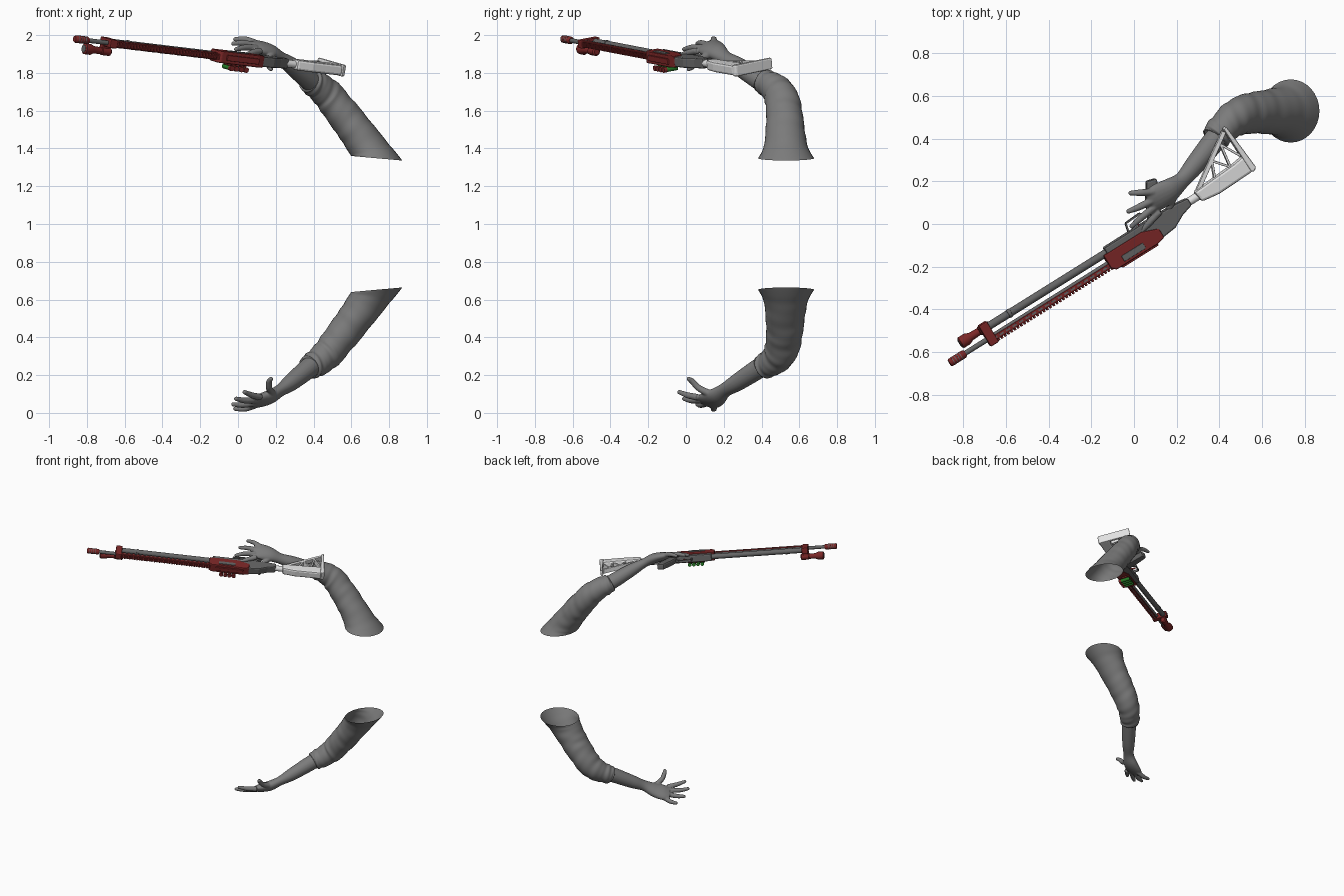
import bpy, bmesh, math
from mathutils import Vector, Matrix

if "Cube" in bpy.data.objects:
    bpy.data.objects.remove(bpy.data.objects["Cube"])


def material(name, r, g, b):
    m = bpy.data.materials.new(name)
    m.use_nodes = True
    m.diffuse_color = (r, g, b, 1)
    m.node_tree.nodes["Principled BSDF"].inputs["Base Color"].default_value = (r, g, b, 1)
    return m


CLOTH = material("arm grey", .2, .2, .2)
METAL = material("gun metal", .13, .13, .13)
RED = material("dark red", .2, .02, .02)
WHITE = material("stock white", .75, .75, .75)
GREEN = material("shell green", .02, .2, .02)

# Gun frame: s runs back from the muzzle, t is the gun's top, w is its upper side
back = Vector((.844, .527, -.101)).normalized()
top = Vector((.52, -.84, -.16))
top = (top - back * top.dot(back)).normalized()
side = top.cross(back)
GUN = Matrix((back, top, side)).transposed().to_4x4()
GUN.translation = (-.865, -.652, 1.98)


def finish(name, bm, mat, recalc=True):
    if recalc:
        bmesh.ops.recalc_face_normals(bm, faces=bm.faces)
    me = bpy.data.meshes.new(name)
    bm.to_mesh(me)
    bm.free()
    me.materials.append(mat)
    ob = bpy.data.objects.new(name, me)
    bpy.context.collection.objects.link(ob)
    return ob


def smooth(ob, angle=40):
    bpy.ops.object.select_all(action='DESELECT')
    ob.select_set(True)
    bpy.context.view_layer.objects.active = ob
    bpy.ops.object.shade_smooth_by_angle(angle=math.radians(angle))


def add_prism(bm, pts, w0, w1):
    low = [bm.verts.new(GUN @ Vector((s, t, w0))) for s, t in pts]
    high = [bm.verts.new(GUN @ Vector((s, t, w1))) for s, t in pts]
    bm.faces.new(low)
    bm.faces.new(high)
    for i in range(len(pts)):
        j = (i + 1) % len(pts)
        bm.faces.new((low[i], low[j], high[j], high[i]))


def prism(name, pts, w0, w1, mat, bevel=0.0):
    bm = bmesh.new()
    add_prism(bm, pts, w0, w1)
    ob = finish(name, bm, mat)
    if bevel:
        mod = ob.modifiers.new("bevel", 'BEVEL')
        mod.width, mod.segments = bevel, 2
    return ob


def rect(s0, s1, t0, t1):
    return [(s0, t0), (s1, t0), (s1, t1), (s0, t1)]


def bar(p, q, width):
    p, q = Vector(p), Vector(q)
    d = (q - p).normalized() * width / 2
    n = Vector((-d.y, d.x))
    return [p + n, p - n, q - n, q + n]


def lathe(name, prof, t, w, mat, n=20, axis='s'):
    """Turned part from (position, radius) pairs, along the barrel or the gun's height."""
    bm = bmesh.new()
    rings = []
    for p, r in prof:
        ring = []
        for k in range(n):
            a = math.tau * k / n
            c, d = r * math.cos(a), r * math.sin(a)
            v = Vector((p, t + c, w + d)) if axis == 's' else Vector((t + c, p, w + d))
            ring.append(bm.verts.new(GUN @ v))
        rings.append(ring)
    for a, b in zip(rings, rings[1:]):
        for k in range(n):
            bm.faces.new((a[k], a[k - 1], b[k - 1], b[k]))
    bm.faces.new(rings[0])
    bm.faces.new(rings[-1])
    ob = finish(name, bm, mat)
    smooth(ob)
    return ob


# Barrel, muzzle brake and magazine tube
lathe("barrel", [(.02, .012), (.9, .014)], 0, 0, METAL)
lathe("muzzle_brake", [(0, .016), (.006, .02), (.08, .02), (.088, .015)], 0, 0, RED)
for i in range(4):
    lathe("brake_slot", [(.018 + .014 * i, .0205), (.022 + .014 * i, .0205)], 0, 0, METAL)
lathe("magazine_tube", [(.215, .014), (.22, .019), (.355, .019), (.356, .022), (.37, .022),
                        (.371, .019), (.92, .019)], -.05, 0, METAL)
prism("front_clamp", rect(.205, .25, -.078, .036), -.023, .023, RED, .006)

# Heat shield with sight rail teeth and vent slots
prism("heat_shield", rect(.21, .9, -.002, .022), -.019, .019, RED, .005)
teeth, slots = bmesh.new(), bmesh.new()
for i in range(38):
    s = .215 + .018 * i
    add_prism(teeth, rect(s, s + .010, .02, .032), -.014, .014)
    if i % 2:
        for w in (-.0205, .0185):
            add_prism(slots, rect(s, s + .022, .005, .013), w, w + .002)
finish("rail_teeth", teeth, RED)
finish("vent_slots", slots, METAL)

# Receiver with ejection port, grip, trigger and guard
prism("receiver", [(.88, -.05), (1.09, -.05), (1.17, -.02), (1.17, .03), (1.13, .04), (.9, .04), (.88, .02)],
      -.032, .032, RED, .006)
prism("ejection_port", rect(.95, 1.07, -.004, .026), .026, .037, METAL, .003)
prism("receiver_rail", rect(.93, 1.13, .035, .05), -.015, .015, RED, .003)
prism("receiver_tail", [(.9, -.078), (1.16, -.08), (1.3, -.075), (1.36, -.068), (1.36, -.03), (1.3, -.012),
                        (1.24, .02), (1.14, .032), (1.1, -.03), (.9, -.04)], -.027, .027, METAL, .008)
prism("pistol_grip", [(1.14, -.06), (1.21, -.06), (1.245, -.13), (1.285, -.225), (1.235, -.24), (1.18, -.15)],
      -.022, .022, METAL, .01)
for p, q in (((1.04, -.07), (1.05, -.12)), ((1.05, -.12), (1.13, -.125)), ((1.13, -.125), (1.16, -.09))):
    prism("trigger_guard", bar(p, q, .008), -.009, .009, METAL)
prism("trigger", bar((1.1, -.075), (1.09, -.11), .008), -.005, .005, RED)

# Spare shells held under the receiver
prism("shell_holder", rect(.96, 1.08, -.03, .01), -.042, -.03, RED, .003)
for i in range(4):
    s = .975 + .03 * i
    lathe("shell_case", [(-.045, .013), (.022, .013)], s, -.053, GREEN, 14, 't')
    lathe("shell_base", [(.022, .0145), (.04, .0145)], s, -.053, RED, 14, 't')

# Lamp beside the muzzle
lathe("lamp", [(.095, .022), (.1, .029), (.135, .029), (.155, .02), (.2, .018), (.205, .023), (.255, .023),
               (.262, .015)], -.045, -.05, RED)
lathe("lamp_lens", [(.093, .02), (.097, .02)], -.045, -.05, METAL)
prism("lamp_mount", rect(.2, .245, -.064, -.03), -.05, -.01, RED, .004)

# Skeleton stock
lathe("stock_tube", [(1.3, .02), (1.45, .02)], -.048, 0, WHITE)
prism("stock_body", [(1.4, -.076), (1.63, -.09), (1.69, -.1), (1.69, -.012), (1.5, -.006), (1.41, -.018)],
      -.028, .028, WHITE, .012)
prism("butt_plate", [(1.672, -.255), (1.69, -.26), (1.712, -.02), (1.69, -.008), (1.68, -.02)],
      -.031, .031, WHITE, .008)
for p, q, width in (((1.42, -.07), (1.67, -.243), .02), ((1.52, -.08), (1.55, -.155), .011),
                    ((1.55, -.155), (1.61, -.085), .011), ((1.61, -.085), (1.625, -.2), .011),
                    ((1.625, -.2), (1.68, -.1), .011)):
    prism("stock_strut", bar(p, q, width), -.016, .016, WHITE, .003)


def add_sweep(bm, pts, across, n=20, steps=5, ripple=0.0, end=None, cap=True):
    """Smooth tube through (x, y, z, half width, half depth) points."""
    P = [Vector(p) for p in pts]
    P = [P[0] * 2 - P[1]] + P + [P[-1] * 2 - P[-2]]
    path = []
    for i in range(1, len(P) - 2):
        a, b, c, d = P[i - 1:i + 3]
        for k in range(steps):
            f = k / steps
            path.append((b * 2 + (c - a) * f + (a * 2 - b * 5 + c * 4 - d) * f**2
                         + (b * 3 - a - c * 3 + d) * f**3) / 2)
    path.append(P[-2])
    rings, last = [], len(path) - 1
    for i, p in enumerate(path):
        T = (path[min(i + 1, last)] - path[max(i - 1, 0)]).to_3d().normalized()
        f = i / last
        if end:
            T = T.lerp(Vector(end).normalized(), max(0, (f - .6) / .4)).normalized()
        S = (Vector(across) - T * T.dot(Vector(across))).normalized()
        N = T.cross(S)
        ring = []
        for k in range(n):
            a = math.tau * k / n
            g = 1 + ripple * (1 - f) * math.sin(f * 44 + 2.2 * math.sin(a + f * 5)) \
                + ripple * .6 * (1 - f) * math.sin(f * 75 + 3 * math.cos(a))
            ring.append(bm.verts.new(p.to_3d() + (S * p[3] * math.cos(a) + N * p[4] * math.sin(a)) * g))
        rings.append(ring)
    for a, b in zip(rings, rings[1:]):
        for k in range(n):
            bm.faces.new((a[k - 1], a[k], b[k], b[k - 1]))
    if cap:
        bm.faces.new(rings[0][::-1])
        bm.faces.new(rings[-1])


# Forearm and open hand, fused into one skin
bm = bmesh.new()
hand_side = (-.4, .8, -.42)
add_sweep(bm, [(.44, .47, .29, .055, .055), (.36, .37, .225, .053, .053), (.28, .27, .16, .047, .045),
               (.225, .205, .12, .041, .033), (.17, .16, .085, .058, .036), (.11, .125, .065, .066, .03),
               (.075, .098, .058, .055, .018)], hand_side)
fingers = [
    [(.12, .06, .083), (.075, .01, .093), (.035, -.035, .11)],
    [(.095, .08, .068), (.035, .03, .066), (-.01, -.01, .075)],
    [(.085, .11, .052), (.025, .08, .042), (-.025, .06, .045)],
    [(.09, .15, .04), (.035, .147, .022), (-.015, .145, .022)],
    [(.185, .13, .1), (.165, .07, .13), (.165, .035, .165), (.175, .015, .18)],
]
for f in fingers:
    radii = [.02, .0175, .016, .012] if len(f) == 4 else [.018, .0165, .012]
    add_sweep(bm, [(*p, r, r) for p, r in zip(f, radii)], hand_side, 12, 4)
    bmesh.ops.create_uvsphere(bm, u_segments=12, v_segments=8, radius=radii[-1],
                              matrix=Matrix.Translation(f[-1]))
hand = finish("lower_hand_and_forearm", bm, CLOTH)
mod = hand.modifiers.new("skin", 'REMESH')
mod.mode, mod.voxel_size, mod.use_smooth_shade = 'VOXEL', .005, True
mod = hand.modifiers.new("soften", 'SMOOTH')
mod.factor, mod.iterations = .5, 4

# Wrinkled sleeve, open at the shoulder end
bm = bmesh.new()
add_sweep(bm, [(.375, .40, .238, .054, .054), (.385, .412, .245, .068, .066), (.425, .455, .27, .074, .074),
               (.48, .50, .32, .082, .088), (.55, .52, .41, .088, .096), (.62, .525, .50, .094, .103),
               (.69, .528, .595, .110, .118), (.735, .53, .652, .135, .148)],
          (1, 0, 0), 32, 9, .04, (-.09, 0, 1), False)
sleeve = finish("lower_sleeve", bm, CLOTH, False)
smooth(sleeve, 60)

# Matching upper arm, reflected about mid height
flip = Matrix.Translation((0, 0, 2)) @ Matrix.Scale(-1, 4, (0, 0, 1))
for ob in (hand, sleeve):
    twin = ob.copy()
    twin.data = ob.data.copy()
    twin.name = ob.name.replace("lower", "upper")
    twin.data.transform(flip)
    twin.data.flip_normals()
    bpy.context.collection.objects.link(twin)
